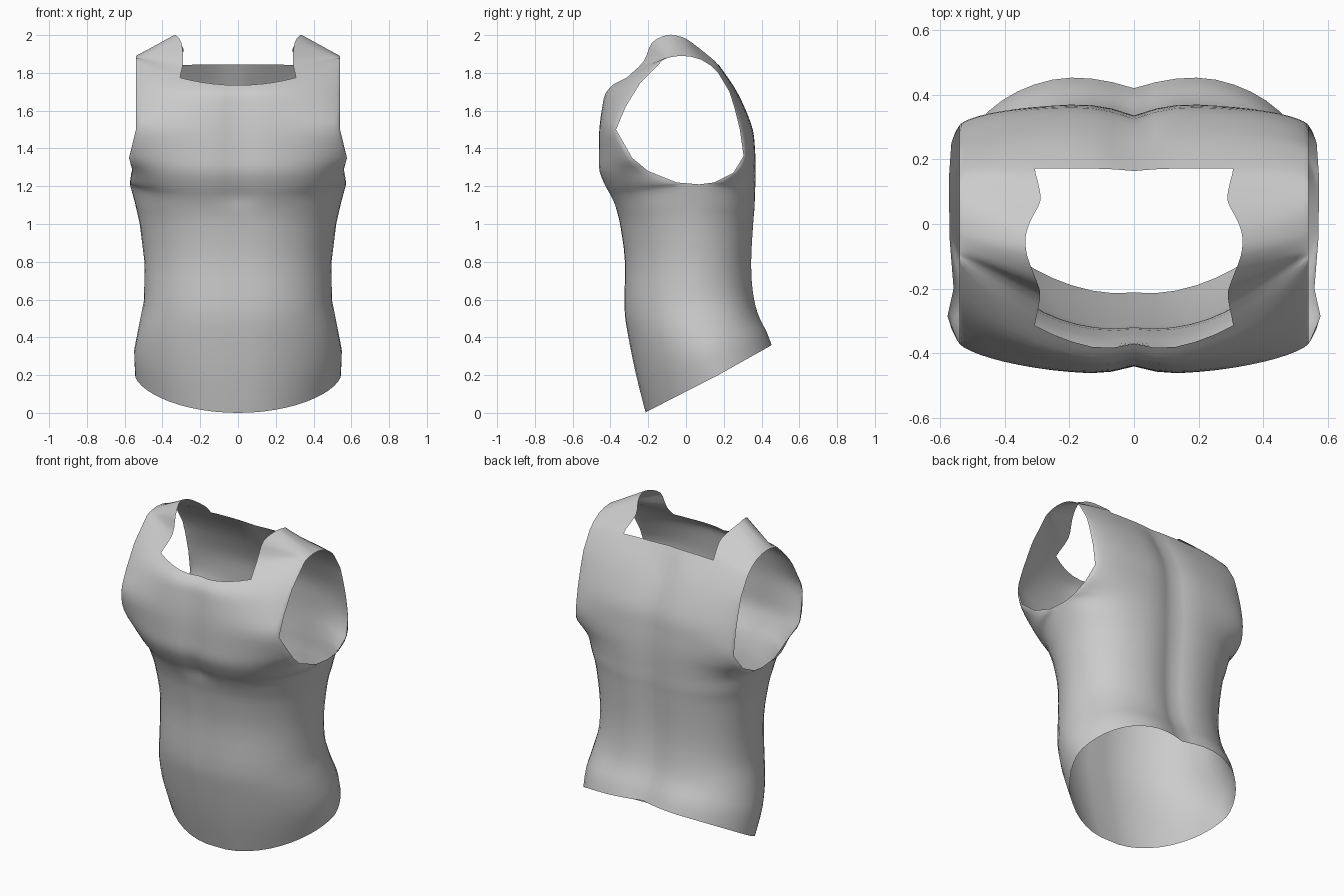
import bpy
import bmesh
import math
from mathutils import Vector

default_cube = bpy.data.objects.get("Cube")
if default_cube:
    bpy.data.objects.remove(default_cube, do_unlink=True)

COLUMNS = 13        # columns from the centre line to the side edge
NECK_COLUMN = 5     # column where the neck opening ends
STEPS = 3           # smooth steps between control rows

# Trunk rows: side height, side x, side y, front height, front y,
# back height, back y, front squareness, roundness
TRUNK = [
    (.2, .545, .17, 0, -.22, .365, .465, 2, 1.65),
    (.33, .55, .11, .2, -.27, .43, .44, 2, 1.8),
    (.46, .525, .07, .4, -.31, .53, .385, 2.1, 2),
    (.6, .497, .05, .55, -.33, .65, .36, 2.3, 2),
    (.8, .495, .05, .8, -.328, .8, .352, 2.3, 2),
    (1, .52, .05, .98, -.35, 1, .362, 2.4, 2),
    (1.11, .545, .06, 1.07, -.37, 1.08, .368, 2.6, 2),
    (1.21, .572, .07, 1.14, -.398, 1.15, .37, 2.8, 1.9),
]

# Panels beside the arm opening: edge height, edge x, edge y, centre height, centre y
CHEST = [
    (1.22, .57, -.05, 1.2, -.43),
    (1.28, .558, -.2, 1.28, -.462),
    (1.35, .577, -.285, 1.38, -.465),
    (1.5, .54, -.37, 1.5, -.462),
    (1.62, .54, -.32, 1.61, -.45),
    (1.75, .54, -.24, 1.69, -.435),
    (1.87, .54, -.12, 1.735, -.395),
]
UPPER_BACK = [
    (1.22, .572, .15, 1.22, .372),
    (1.27, .565, .25, 1.3, .372),
    (1.36, .54, .305, 1.39, .367),
    (1.5, .54, .285, 1.5, .355),
    (1.62, .54, .255, 1.62, .31),
    (1.7, .54, .23, 1.73, .253),
    (1.8, .54, .17, 1.845, .172),
]

# Shoulder strap: neck edge point, then y and z of the arm edge
STRAP = [
    (.29, -.225, 1.86, -.1, 1.878),
    (.3, -.18, 1.96, -.08, 1.883),
    (.33, -.1, 2, -.05, 1.888),
    (.335, -.04, 1.995, -.02, 1.89),
    (.32, .01, 1.975, .03, 1.885),
    (.29, .07, 1.93, .08, 1.87),
    (.295, .12, 1.89, .13, 1.84),
]

spread = [math.sin(math.pi / 2 * i / COLUMNS) for i in range(COLUMNS + 1)]


def groove_shape(mid_z, is_back):
    """Depth and half width of the furrow on the centre line."""
    if not is_back:
        return (.025, .16) if mid_z > 1.1 else (.008, .16)
    if mid_z > 1.8:
        return -.008, .16
    return (-.045, .28) if mid_z < .5 else (-.037, .19)


def panel_row(edge_z, edge_x, edge_y, mid_z, mid_y, square, roundness, is_back):
    """One half row from the centre line out to the side."""
    row = []
    depth, width = groove_shape(mid_z, is_back)
    for s in spread:
        k = max(0, 1 - s ** square) ** (1 / roundness)
        x = edge_x * s
        y = edge_y + (mid_y - edge_y) * k
        y += depth * max(0, 1 - x / width) ** 2
        row.append(Vector((x, y, edge_z + (mid_z - edge_z) * k)))
    return row


def body_side(upper_rows, is_back):
    """All rows of the front or the back, from hem to neckline."""
    rows = []
    for *side, front_z, front_y, back_z, back_y, square, roundness in TRUNK:
        if is_back:
            rows.append(panel_row(*side, back_z, back_y, 3, roundness, True))
        else:
            rows.append(panel_row(*side, front_z, front_y, square, roundness, False))
    for i, upper in enumerate(upper_rows):
        square = 3 + .15 * i if is_back else 2.8 - .13 * i
        rows.append(panel_row(*upper, square, max(1.1, 1.75 - .13 * i), is_back))
    return rows


def strap_row(x, y, z, arm_y, arm_z):
    """A row across the strap; the neck columns stay empty."""
    inner, outer = Vector((x, y, z)), Vector((.54, arm_y, arm_z))
    start = spread[NECK_COLUMN]
    row = [None] * NECK_COLUMN
    for s in spread[NECK_COLUMN:]:
        row.append(inner.lerp(outer, (s - start) / (1 - start)))
    return row


def smooth_point(rows, r, c, t):
    """Spline along a column, straight along the arm edge."""
    a, b = rows[r][c], rows[r + 1][c]
    if a is None or b is None:
        if t == 0:
            return a
        return None
    if c == COLUMNS:
        return a.lerp(b, t)
    before = rows[r - 1][c] if r > 0 else None
    after = rows[r + 2][c] if r + 2 < len(rows) else None
    before = a if before is None else before
    after = b if after is None else after
    return (a + (b - before) * (t / 2)
            + (before * 2 - a * 5 + b * 4 - after) * (t * t / 2)
            + (a * 3 - before - b * 3 + after) * (t ** 3 / 2))


# Control rows run up the front, over the shoulder and down the back
control = body_side(CHEST, False)
control += [strap_row(*points) for points in STRAP]
control += reversed(body_side(UPPER_BACK, True))

bm = bmesh.new()
grid = []
for r in range(len(control) - 1):
    for step in range(STEPS):
        grid.append([smooth_point(control, r, c, step / STEPS)
                     for c in range(COLUMNS + 1)])
grid.append(control[-1])
grid = [[bm.verts.new(p) if p is not None else None for p in row] for row in grid]

for lower, upper in zip(grid, grid[1:]):
    for c in range(COLUMNS):
        corners = (lower[c], lower[c + 1], upper[c + 1], upper[c])
        if all(corners):
            bm.faces.new(corners)

# Join the side seams below the arm openings
bmesh.ops.remove_doubles(bm, verts=bm.verts[:], dist=.0005)

mesh = bpy.data.meshes.new("torso_shell")
bm.to_mesh(mesh)
bm.free()
torso = bpy.data.objects.new("torso_shell", mesh)
bpy.context.collection.objects.link(torso)

# Other half
mirror = torso.modifiers.new("mirror_half", "MIRROR")
mirror.use_axis[0] = True
mirror.use_clip = True
mirror.merge_threshold = .0005

# Plain grey surface
grey = bpy.data.materials.new("plain_grey")
grey.use_nodes = True
colour = (.6, .6, .6, 1)
grey.diffuse_color = colour
grey.node_tree.nodes["Principled BSDF"].inputs["Base Color"].default_value = colour
mesh.materials.append(grey)

bpy.ops.object.select_all(action="DESELECT")
torso.select_set(True)
bpy.context.view_layer.objects.active = torso
bpy.ops.object.shade_smooth_by_angle(angle=math.radians(60))
